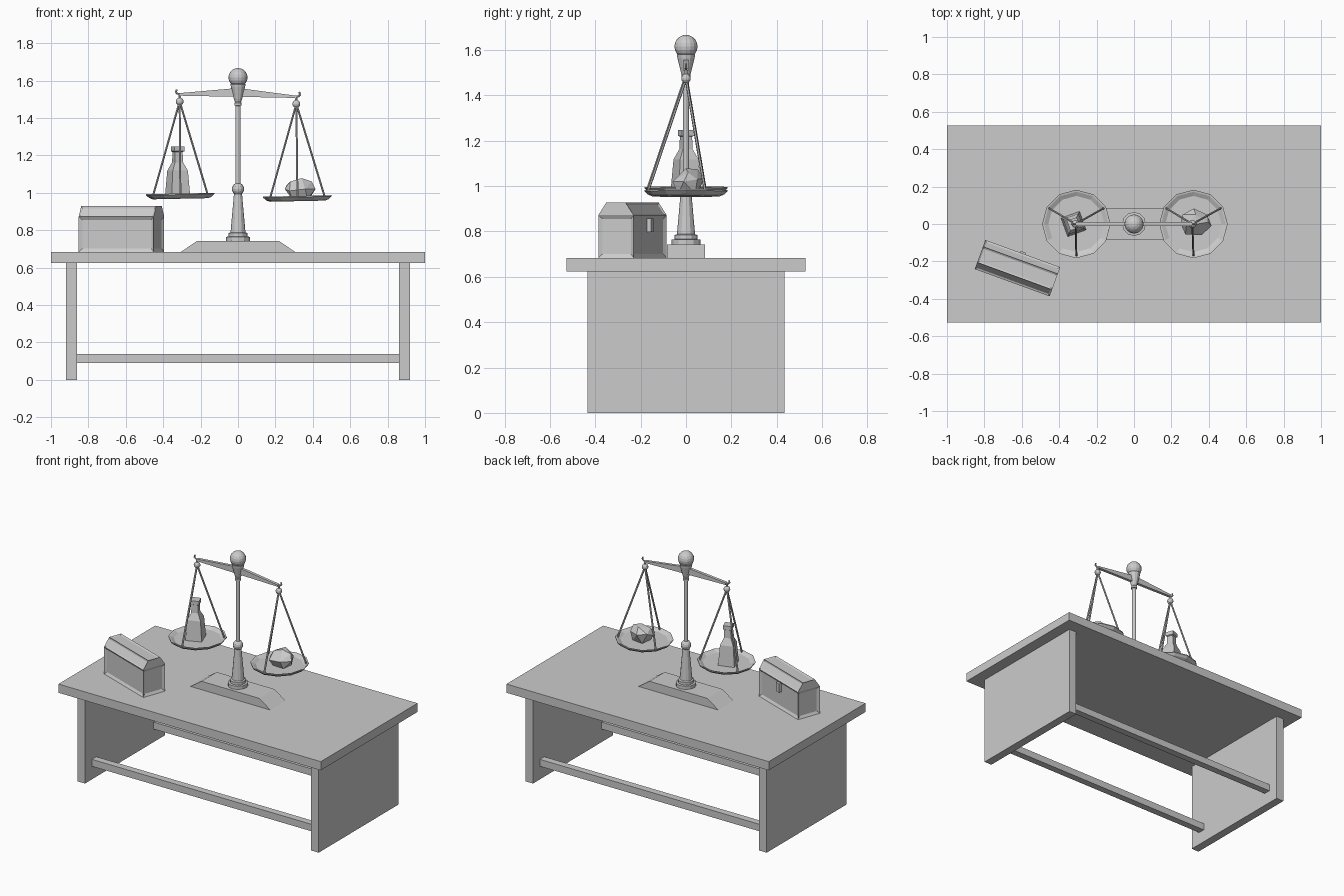
import bpy, bmesh
from math import sin, cos, pi, radians
from mathutils import Vector, Matrix

if "Cube" in bpy.data.objects:
    bpy.data.objects.remove(bpy.data.objects["Cube"])


def finish(name, bm, mat=None):
    if mat is not None:
        bmesh.ops.transform(bm, matrix=mat, verts=bm.verts)
    bmesh.ops.recalc_face_normals(bm, faces=bm.faces)
    me = bpy.data.meshes.new(name)
    bm.to_mesh(me)
    bm.free()
    ob = bpy.data.objects.new(name, me)
    bpy.context.collection.objects.link(ob)
    return ob


def inset(bm, faces, thick, depth):
    bmesh.ops.inset_individual(bm, faces=faces, thickness=thick, depth=0)
    for f in faces:
        n = f.normal.copy()
        bmesh.ops.translate(bm, vec=n * -depth, verts=f.verts)


def box(name, x, y, z, mat=None, panels=False):
    bm = bmesh.new()
    bmesh.ops.create_cube(bm, size=1)
    for v in bm.verts:
        v.co = [a[0] if c < 0 else a[1] for a, c in zip((x, y, z), v.co)]
    bm.normal_update()
    if panels:
        inset(bm, [f for f in bm.faces if abs(f.normal.z) < .5], .024, .01)
    return finish(name, bm, mat)


def prism(name, pts, axis, half, mat=None, panels=False):
    """Extrude a 2D outline (u, z) by +-half along x or y."""
    def co(p, d):
        return (p[0], d, p[1]) if axis == 'y' else (d, p[0], p[1])
    bm = bmesh.new()
    a = [bm.verts.new(co(p, -half)) for p in pts]
    b = [bm.verts.new(co(p, half)) for p in pts]
    n = len(pts)
    bm.faces.new(a)
    bm.faces.new(b[::-1])
    for i in range(n):
        bm.faces.new((a[i], a[(i + 1) % n], b[(i + 1) % n], b[i]))
    bmesh.ops.recalc_face_normals(bm, faces=bm.faces)
    if panels:
        inset(bm, [f for f in bm.faces if f.normal.z > .1], .014, .006)
    return finish(name, bm, mat)


def lathe(name, prof, sides=12, mat=None, turn=0.0):
    """Revolve (radius, z) points round z, with capped ends."""
    bm = bmesh.new()
    rings = [[bm.verts.new((r * cos(turn + 2 * pi * i / sides), r * sin(turn + 2 * pi * i / sides), z))
              for i in range(sides)] for r, z in prof]
    for p, q in zip(rings, rings[1:]):
        for i in range(sides):
            j = (i + 1) % sides
            bm.faces.new((p[i], p[j], q[j], q[i]))
    bm.faces.new(rings[0])
    bm.faces.new(rings[-1])
    return finish(name, bm, mat)


def ball(name, c, r, seg=12, rings=8):
    bm = bmesh.new()
    bmesh.ops.create_uvsphere(bm, u_segments=seg, v_segments=rings, radius=r)
    return finish(name, bm, Matrix.Translation(c))


def rod(name, pts, r):
    """Six-sided bar along a path."""
    bm = bmesh.new()
    for p, q in zip(pts, pts[1:]):
        p, q = Vector(p), Vector(q)
        d = q - p
        m = Matrix.Translation((p + q) / 2) @ d.to_track_quat('Z', 'Y').to_matrix().to_4x4()
        bmesh.ops.create_cone(bm, cap_ends=True, segments=6, radius1=r, radius2=r,
                              depth=d.length, matrix=m)
    return finish(name, bm)


# Table
box("table_top", (-1, 1), (-.527, .527), (.624, .684))
for s, side in ((-1, "left"), (1, "right")):
    box(side + "_leg_panel", sorted((s * .92, s * .862)), (-.435, .435), (0, .624))
for s, side in ((-1, "front"), (1, "back")):
    box(side + "_rail", (-.862, .862), sorted((s * .36, s * .312)), (.09, .138))

# Scale base, column and finial
prism("scale_base", [(-.305, .684), (.305, .684), (.22, .742), (-.22, .742)], 'y', .083)
lathe("column", [(.064, .742), (.064, .764), (.05, .766), (.05, .784), (.04, .788), (.022, .99),
                 (.014, 1.01), (.014, 1.465), (.02, 1.467), (.02, 1.48), (.016, 1.485),
                 (.022, 1.5), (.038, 1.565), (.04, 1.58), (.02, 1.59)])
ball("column_knob", (0, 0, 1.02), .033)
ball("finial", (0, 0, 1.616), .051, 16, 10)

# Beam, tilted slightly to the heavier right side
prism("beam", [(-.31, 1.533), (0, 1.56), (.31, 1.519), (.31, 1.507), (0, 1.513), (-.31, 1.519)], 'y', .01)

# Pans with hooks, suspension balls and three stays each
for s, side, cx, floor, tip in ((-1, "left", -.308, .968, 1.526), (1, "right", .318, .955, 1.513)):
    hx = s * .312
    zb = tip - .038
    rod(side + "_hook", [(s * .3, 0, tip), (s * .322, 0, tip + .002), (s * .333, 0, tip + .012),
                         (s * .327, 0, tip + .026)], .005)
    rod(side + "_link", [(hx, 0, tip), (hx, 0, zb)], .007)
    ball(side + "_suspension_ball", (hx, 0, zb), .021)
    tilt = Matrix.Translation((cx, 0, floor + .012)) @ Matrix.Rotation(radians(-1.2), 4, 'Y')
    lathe(side + "_pan", [(.148, -.012), (.168, -.004), (.183, .01), (.183, .016),
                          (.172, .014), (.15, .002)], 12, tilt)
    for k in range(3):
        a = radians(-90 + 120 * k)
        foot = tilt @ Vector((.168 * cos(a), .168 * sin(a), .01))
        rod(f"{side}_stay_{k + 1}", [(hx, 0, zb), foot], .006)

# Square bottle on the left pan
q = 2 ** .5
lathe("bottle", [(.053 * q, .978), (.043 * q, 1.118), (.023 * q, 1.163), (.021 * q, 1.218),
                 (.028 * q, 1.222), (.028 * q, 1.248)], 4,
      Matrix.Translation((-.323, 0, 0)) @ Matrix.Rotation(radians(20), 4, 'Z'), pi / 4)

# Faceted rock on the right pan
bm = bmesh.new()
for p in [(.29, -.03, .966), (.37, -.035, .966), (.38, .04, .966), (.3, .05, .966),
          (.25, 0, 1.02), (.275, -.055, 1.01), (.36, -.06, 1.02), (.415, -.01, 1.02),
          (.39, .05, 1.03), (.32, .083, 1.035), (.26, .05, 1.04),
          (.28, -.01, 1.06), (.34, .0, 1.078), (.395, .01, 1.06), (.33, .05, 1.075)]:
    bm.verts.new(p)
bmesh.ops.convex_hull(bm, input=bm.verts)
bmesh.ops.dissolve_limit(bm, angle_limit=radians(12), verts=bm.verts, edges=bm.edges)
finish("rock", bm)

# Chest with framed panels, bevelled lid and latch on its rear long side
place = Matrix.Translation((-.623, -.236, 0)) @ Matrix.Rotation(radians(-20), 4, 'Z')
box("chest_body", (-.213, .213), (-.083, .083), (.684, .872), place, True)
prism("chest_lid", [(-.083, .872), (.083, .872), (.045, .928), (-.045, .928)], 'x', .213, place, True)
box("chest_latch", (-.016, .016), (.07, .092), (.798, .858), place)
